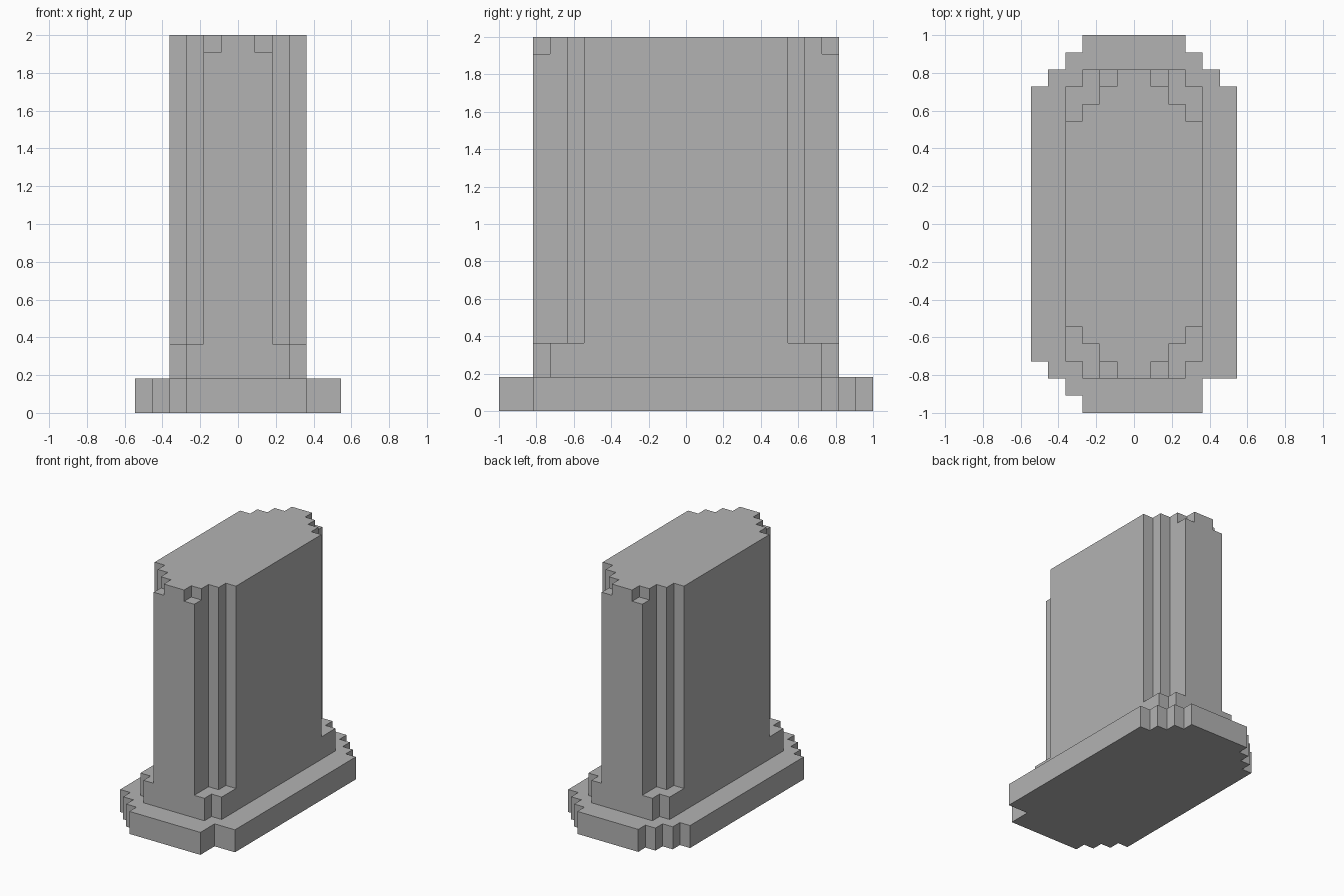
import bpy
import bmesh

U = 1 / 11  # one block step

cube = bpy.data.objects.get("Cube")
if cube:
    bpy.data.objects.remove(cube, do_unlink=True)

# Single stone colour
stone = bpy.data.materials.new("stone_grey")
stone.use_nodes = True
colour = (0.45, 0.45, 0.45, 1)
stone.diffuse_color = colour
stone.node_tree.nodes["Principled BSDF"].inputs["Base Color"].default_value = colour


def add_prism(bm, outline, low, high):
    """Extrude an outline, given in block steps, between two heights."""
    face = bm.faces.new([bm.verts.new((x * U, y * U, low * U)) for x, y in outline])
    grown = bmesh.ops.extrude_face_region(bm, geom=[face])["geom"]
    verts = [v for v in grown if isinstance(v, bmesh.types.BMVert)]
    bmesh.ops.translate(bm, verts=verts, vec=(0, 0, (high - low) * U))


def make_object(name, prisms):
    bm = bmesh.new()
    for outline, low, high in prisms:
        add_prism(bm, outline, low, high)
    bmesh.ops.recalc_face_normals(bm, faces=bm.faces)
    mesh = bpy.data.meshes.new(name)
    bm.to_mesh(mesh)
    bm.free()
    mesh.materials.append(stone)
    obj = bpy.data.objects.new(name, mesh)
    bpy.context.collection.objects.link(obj)
    return obj


def mirrored(corner):
    """Repeat a back-right corner path around all four corners."""
    back = corner + [(-x, y) for x, y in reversed(corner)]
    return back + [(-x, -y) for x, y in back]


# Stepped base, with one broader step at the front on the +x side
base_corner = [(6, 8), (5, 8), (5, 9), (4, 9), (4, 10), (3, 10), (3, 11)]
base_outline = mirrored(base_corner)[:-len(base_corner)]
base_outline += [(4, -11), (4, -9), (6, -9)]
make_object("base", [(base_outline, 0, 2)])

# Plinth with notched corners
make_object("plinth", [(mirrored([(4, 8), (3, 8), (3, 9)]), 2, 4)])

# Tall column with stepped vertical corners
column = make_object(
    "column", [(mirrored([(4, 6), (3, 6), (3, 7), (2, 7), (2, 9)]), 4, 22)])

# Small notches cut from the top corners of the column
notches = []
for sx in (-1, 1):
    for sy in (-1, 1):
        box = [(1, 8), (2.5, 8), (2.5, 9.5), (1, 9.5)]
        notches.append(([(sx * x, sy * y) for x, y in box], 21, 22.5))
cutter = make_object("notch_cutter", notches)
cutter.hide_render = True
cut = column.modifiers.new("top_notches", "BOOLEAN")
cut.operation = "DIFFERENCE"
cut.solver = "EXACT"
cut.object = cutter
bpy.context.view_layer.objects.active = column
bpy.ops.object.modifier_apply(modifier=cut.name)
bpy.data.objects.remove(cutter, do_unlink=True)
